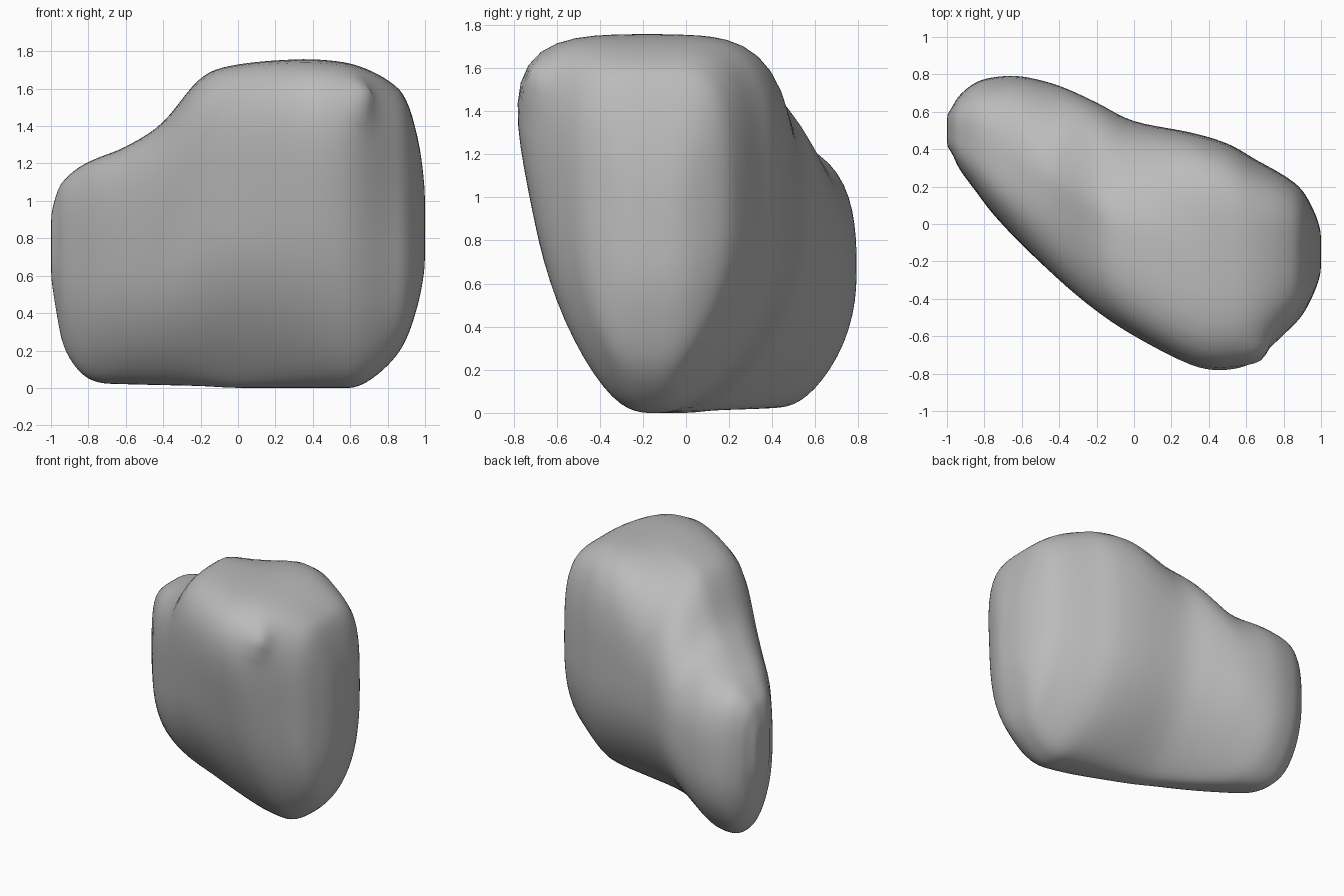
import bpy, bmesh, math
from mathutils import Vector

if "Cube" in bpy.data.objects:
    bpy.data.objects.remove(bpy.data.objects["Cube"], do_unlink=True)

# Stations along x: x, front y, back y, bottom z, top z,
# front lean, back shoulder drop, front tuck, back tuck
STATIONS = [
    (-1, .42, .58, .6, .92, 0, 0, 0, 0),
    (-.97, .37, .63, .4, 1.04, 0, 0, .05, .05),
    (-.93, .29, .69, .22, 1.11, 0, 0, .08, .08),
    (-.85, .18, .755, .09, 1.18, 0, 0, .12, .12),
    (-.75, .05, .785, .03, 1.23, 0, .02, .16, .15),
    (-.6, -.11, .79, .02, 1.29, 0, .06, .2, .18),
    (-.4, -.29, .74, .015, 1.42, .05, .19, .22, .33),
    (-.2, -.44, .65, .01, 1.66, .09, .25, .26, .36),
    (0, -.55, .55, 0, 1.73, .13, .16, .28, .33),
    (.3, -.68, .49, 0, 1.757, .19, .03, .18, .28),
    (.5, -.7, .43, 0, 1.75, .2, 0, .1, .25),
    (.65, -.66, .345, .01, 1.72, .17, 0, .08, .23),
    (.8, -.56, .26, .12, 1.645, .1, 0, .05, .2),
    (.9, -.48, .18, .26, 1.54, .04, 0, .03, .1),
    (.97, -.35, .05, .48, 1.29, 0, 0, 0, 0),
    (1, -.25, -.05, .66, 1.04, 0, 0, 0, 0),
]
SIDES = 64
STEPS = 5


def spline(a, b, c, d, t):
    """Smooth interpolation between b and c."""
    return b + .5 * t * (c - a + t * (2 * a - 5 * b + 4 * c - d
                                      + t * (3 * (b - c) + d - a)))


def section(x, front, back, bottom, top, lean, drop, front_tuck, back_tuck):
    """Rounded, leaning cross-section that narrows towards its foot."""
    points = []
    mid_y, half_y = (front + back) / 2, (back - front) / 2
    mid_z, half_z = (bottom + top) / 2, (top - bottom) / 2
    # The upper back edge is fuller on the tall half
    shoulder = 3 + min(max(4 * x, 0), 1)
    for i in range(SIDES):
        angle = math.tau * i / SIDES
        c, s = math.cos(angle), math.sin(angle)
        power = 3 if s < 0 else shoulder if c > 0 else 4.2
        r = (abs(c) ** power + abs(s) ** power) ** (-1 / power)
        v, w = c * r, s * r
        y, z = mid_y + half_y * v, mid_z + half_z * w
        y -= lean * (z - mid_z) * max(-v, 0)
        y -= (back_tuck if v > 0 else front_tuck) * v * min(w, 0) ** 2
        z -= drop * max(v, 0) * max(w, 0)
        points.append(Vector((x, y, z)))
    return points


# Resample the stations into a dense set of rings
rows = []
last = len(STATIONS) - 1
for i in range(last):
    quad = [STATIONS[min(max(i + k, 0), last)] for k in (-1, 0, 1, 2)]
    for step in range(STEPS):
        rows.append([spline(*values, step / STEPS) for values in zip(*quad)])
rows.append(STATIONS[-1])

# Pinched knob at the upper front corner
knob = Vector((.66, -.71, 1.57))
push = Vector((.05, -.05, .02))

bm = bmesh.new()
rings = []
for row in rows:
    ring = []
    for p in section(*row):
        p += push * math.exp(-((p - knob).length / .08) ** 2)
        ring.append(bm.verts.new(p))
    rings.append(ring)
for a, b in zip(rings, rings[1:]):
    for i in range(SIDES):
        j = (i + 1) % SIDES
        bm.faces.new((a[i], a[j], b[j], b[i]))

# Close both ends
for ring in (rings[0], rings[-1]):
    centre = sum((v.co for v in ring), Vector()) / SIDES
    hub = bm.verts.new(centre)
    for i in range(SIDES):
        bm.faces.new((ring[i], ring[(i + 1) % SIDES], hub))

# Soften the ridges between stations
for _ in range(3):
    bmesh.ops.smooth_vert(bm, verts=bm.verts, factor=.5,
                          use_axis_x=False, use_axis_y=True, use_axis_z=True)
bmesh.ops.recalc_face_normals(bm, faces=bm.faces)
for face in bm.faces:
    face.smooth = True

mesh = bpy.data.meshes.new("boulder")
bm.to_mesh(mesh)
bm.free()
boulder = bpy.data.objects.new("boulder", mesh)
bpy.context.collection.objects.link(boulder)

# Plain stone colour
stone = bpy.data.materials.new("stone_grey")
stone.use_nodes = True
colour = (.5, .5, .5, 1)
stone.diffuse_color = colour
stone.node_tree.nodes["Principled BSDF"].inputs["Base Color"].default_value = colour
mesh.materials.append(stone)
